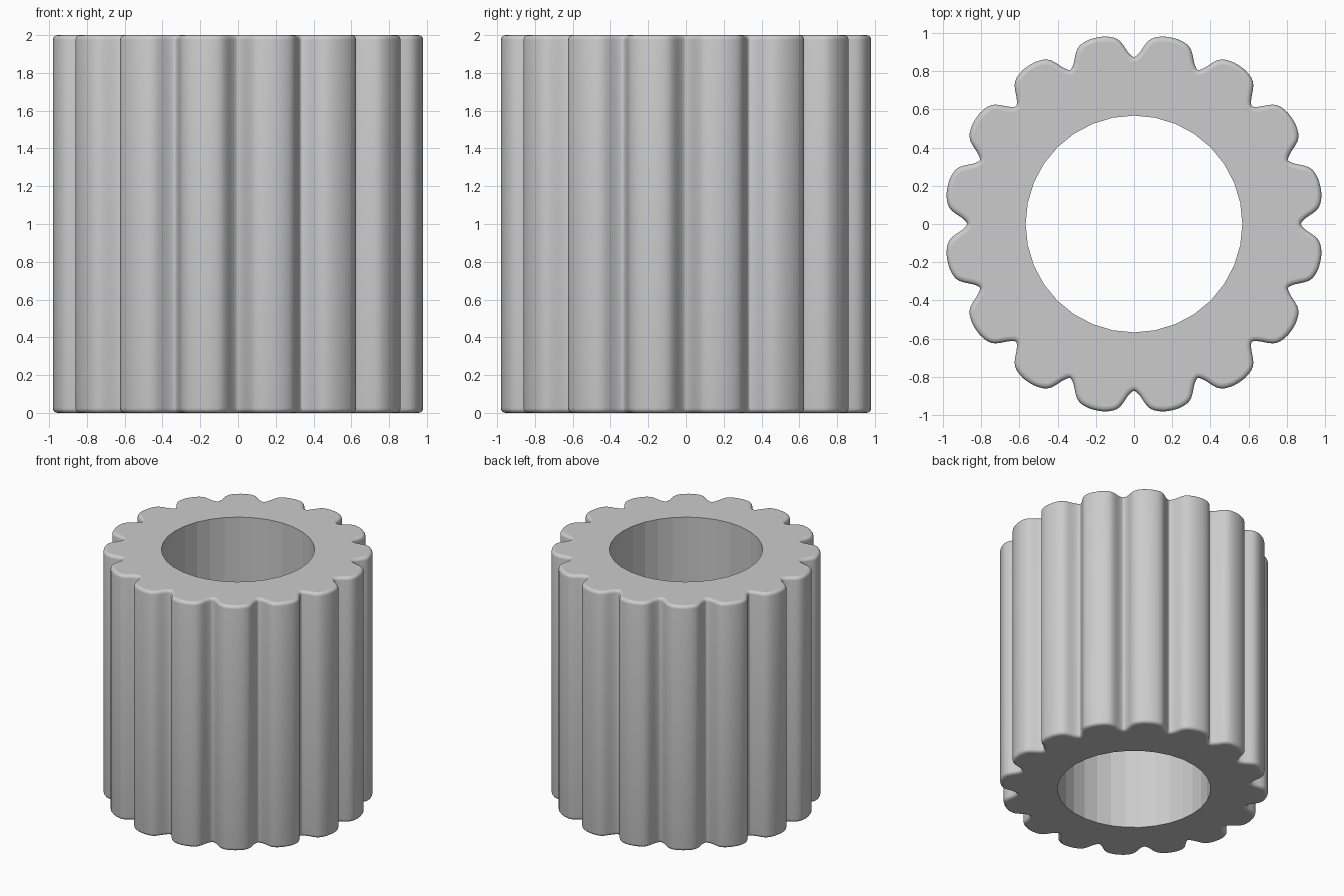
import bpy, bmesh
from math import sin, cos, pi, radians
from mathutils import Vector

if "Cube" in bpy.data.objects:
    bpy.data.objects.remove(bpy.data.objects["Cube"])

LOBES, HEIGHT, BEVEL, HOLE_R, HOLE_SIDES = 16, 2.0, 0.025, 0.567, 32

# Half of one lobe: (degrees from the lobe centre, radius)
half = [(0, .995), (2, .9935), (3.7, .988), (5, .981), (6, .972), (6.9, .959),
        (7.7, .941), (8.5, .919), (9.2, .901), (10, .886), (10.7, .876), (11.25, .872)]
lobe = [(-a, r) for a, r in half[:0:-1]] + half[:-1]

# Full fluted outline
outline = []
for k in range(LOBES):
    for a, r in lobe:
        t = radians(11.25 + 22.5 * k + a)
        outline.append(Vector((r * cos(t), r * sin(t))))
n = len(outline)
normals = []
for i in range(n):
    d = outline[(i + 1) % n] - outline[i - 1]
    normals.append(Vector((d.y, -d.x)).normalized())

bm = bmesh.new()


def ring(points, z):
    return [bm.verts.new((p.x, p.y, z)) for p in points]


def skin(a, b, smooth):
    m = len(a)
    for i in range(m):
        j = (i + 1) % m
        bm.faces.new((a[i], a[j], b[j], b[i])).smooth = smooth


# Outer wall with rounded top and bottom rims
steps = [i * pi / 8 for i in range(5)]
low = [(BEVEL * (1 - sin(t)), BEVEL * (1 - cos(t))) for t in steps]
levels = low + [(o, HEIGHT - z) for o, z in reversed(low)]
rings = [ring([p - q * o for p, q in zip(outline, normals)], z) for o, z in levels]
for a, b in zip(rings, rings[1:]):
    skin(a, b, True)

# Faceted bore
circle = [Vector((cos(2 * pi * i / HOLE_SIDES), sin(2 * pi * i / HOLE_SIDES))) * HOLE_R
          for i in range(HOLE_SIDES)]
bore_low, bore_top = ring(circle, 0), ring(circle, HEIGHT)
skin(bore_top, bore_low, False)

# Flat end faces between the outline and the bore
for outer, inner, up in ((rings[0], bore_low, -1), (rings[-1], bore_top, 1)):
    edges = [bm.edges.get((l[i - 1], l[i])) for l in (outer, inner) for i in range(len(l))]
    res = bmesh.ops.triangle_fill(bm, use_beauty=True, use_dissolve=False,
                                  edges=edges, normal=(0, 0, up))
    for f in res["geom"]:
        if isinstance(f, bmesh.types.BMFace):
            f.normal_update()
            if f.normal.z * up < 0:
                f.normal_flip()
            f.smooth = False

mesh = bpy.data.meshes.new("fluted_ring")
bm.to_mesh(mesh)
bm.free()
bpy.context.collection.objects.link(bpy.data.objects.new("fluted_ring", mesh))
